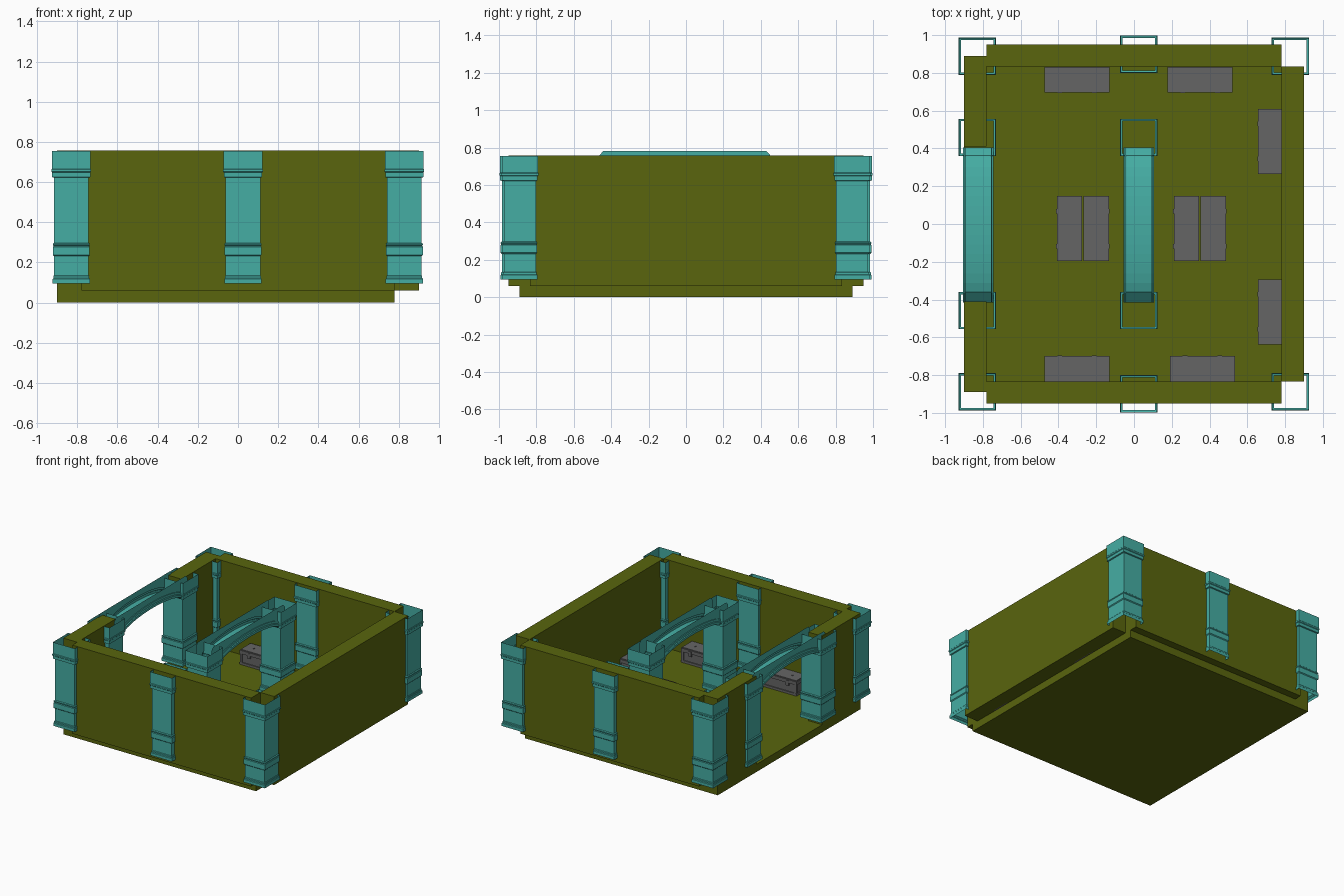
import bpy, bmesh, math
from mathutils import Matrix, Vector

if "Cube" in bpy.data.objects:
    bpy.data.objects.remove(bpy.data.objects["Cube"])


def material(name, rgb):
    m = bpy.data.materials.new(name)
    m.diffuse_color = (*rgb, 1)
    m.use_nodes = True
    m.node_tree.nodes["Principled BSDF"].inputs["Base Color"].default_value = m.diffuse_color
    return m


OLIVE = material("olive", (0.10, 0.13, 0.004))
TEAL = material("teal", (0.06, 0.42, 0.37))
GREY = material("dark_grey", (0.13, 0.13, 0.13))


def finish(bm, name, mat):
    bmesh.ops.recalc_face_normals(bm, faces=bm.faces)
    me = bpy.data.meshes.new(name)
    bm.to_mesh(me)
    bm.free()
    me.materials.append(mat)
    ob = bpy.data.objects.new(name, me)
    bpy.context.collection.objects.link(ob)
    return ob


def add_box(bm, x0, x1, y0, y1, z0, z1):
    size = Matrix.Diagonal((x1 - x0, y1 - y0, z1 - z0, 1))
    mid = Matrix.Translation(((x0 + x1) / 2, (y0 + y1) / 2, (z0 + z1) / 2))
    bmesh.ops.create_cube(bm, size=1, matrix=mid @ size)


def box(name, mat, *dims):
    bm = bmesh.new()
    add_box(bm, *dims)
    return finish(bm, name, mat)


def loft(bm, rows, closed=False):
    vs = [[bm.verts.new(p) for p in row] for row in rows]
    n = len(rows[0])
    for a, b in zip(vs, vs[1:]):
        for i in range(n if closed else n - 1):
            j = (i + 1) % n
            bm.faces.new((a[i], a[j], b[j], b[i]))


# Floor slab and walls
box("floor", OLIVE, -0.90, 0.78, -0.89, 0.89, 0, 0.06)
box("right_wall", OLIVE, 0.78, 0.90, -0.835, 0.835, 0.06, 0.758)
for s, tag in ((-1, "front"), (1, "back")):
    ya, yb = sorted((s * 0.835, s * 0.95))
    box(tag + "_wall", OLIVE, -0.78, 0.78, ya, yb, 0.06, 0.758)
    ya, yb = sorted((s * 0.41, s * 0.89))
    box("left_wall_" + tag, OLIVE, -0.90, -0.78, ya, yb, 0.06, 0.758)

# Hollow square pillars: (half width, height) profile
PILLAR = [(0.093, 0.095), (0.093, 0.118), (0.089, 0.122), (0.089, 0.132), (0.086, 0.136),
          (0.086, 0.232), (0.092, 0.238), (0.092, 0.278), (0.088, 0.282), (0.092, 0.287),
          (0.092, 0.293), (0.086, 0.298), (0.086, 0.622), (0.095, 0.625), (0.095, 0.648),
          (0.099, 0.652), (0.099, 0.662), (0.096, 0.666), (0.096, 0.755)]


def pillar(name, x, y):
    bm = bmesh.new()
    loft(bm, [[(x + a * h, y + b * h, z) for a, b in ((-1, -1), (1, -1), (1, 1), (-1, 1))]
              for h, z in PILLAR], closed=True)
    finish(bm, name, TEAL)


for s, tag in ((-1, "front"), (1, "back")):
    pillar(tag + "_left_pillar", -0.83, s * 0.888)
    pillar(tag + "_right_pillar", 0.828, s * 0.888)
    pillar(tag + "_middle_pillar", 0.025, s * 0.899)
    pillar(tag + "_entrance_pillar", -0.83, s * 0.458)
    pillar(tag + "_inner_pillar", 0.025, s * 0.458)


# Arches: open-topped channel with curved underside and raised lip
def arch(name, cx):
    bm = bmesh.new()
    half, spring, rise, cy = 0.41, 0.59, 0.10, -0.006
    ys = [half * (i / 8 - 1) for i in range(17)]

    def under(y):
        return spring + rise * math.sqrt(max(0, 1 - (y / half) ** 2))

    lip = [(0.068, 0.046), (0.074, 0.046), (0.074, 0.028), (0.080, 0.024), (0.080, 0.006), (0.064, 0)]
    section = [(-w, h) for w, h in lip] + [(w, h) for w, h in reversed(lip)]
    loft(bm, [[(cx + w, cy + y, under(y) + h) for w, h in section] for y in ys])
    plate = [-0.456, -0.435] + ys + [0.435, 0.456]
    for s in (-1, 1):
        loft(bm, [[(cx + s * 0.068, cy + y, under(y) + 0.046),
                   (cx + s * 0.068, cy + y, 0.76 if abs(y) > 0.45 else 0.783)] for y in plate])
    finish(bm, name, TEAL)


arch("entrance_arch", -0.825)
arch("inner_arch", 0.025)


# Storage chests: plinth, body, posts, lid, latches and lid studs
def chest(name, x, y, turn):
    bm = bmesh.new()
    L, D = 0.172, 0.067
    add_box(bm, -L, L, -D, D, 0.06, 0.078)
    add_box(bm, -L + 0.008, L - 0.008, -D + 0.008, D - 0.008, 0.078, 0.145)
    add_box(bm, -L, L, -D, D, 0.145, 0.172)
    add_box(bm, -L + 0.006, L - 0.006, -D + 0.006, D - 0.006, 0.172, 0.178)
    for sx in (-1, 1):
        for sy in (-1, 1):
            px, py = sx * (L - 0.011), sy * (D - 0.009)
            add_box(bm, px - 0.01, px + 0.01, py - 0.008, py + 0.008, 0.078, 0.145)
        add_box(bm, sx * 0.092 - 0.012, sx * 0.092 + 0.012, -D - 0.004, -D + 0.01, 0.125, 0.165)
        add_box(bm, sx * 0.092 - 0.003, sx * 0.092 + 0.003, -0.008, 0.008, 0.178, 0.182)
    bm.transform(Matrix.Translation(Vector((x, y, 0))) @ Matrix.Rotation(math.radians(turn), 4, 'Z'))
    finish(bm, name, GREY)


for i, (x, y, t) in enumerate([
        (-0.302, 0.764, 0), (0.35, 0.764, 0), (-0.302, -0.766, 180), (0.362, -0.766, 180),
        (0.724, 0.438, -90), (0.724, -0.465, -90),
        (-0.341, -0.025, -90), (-0.2, -0.025, 90), (0.278, -0.025, -90), (0.419, -0.025, 90)]):
    chest(f"chest_{i + 1}", x, y, t)
